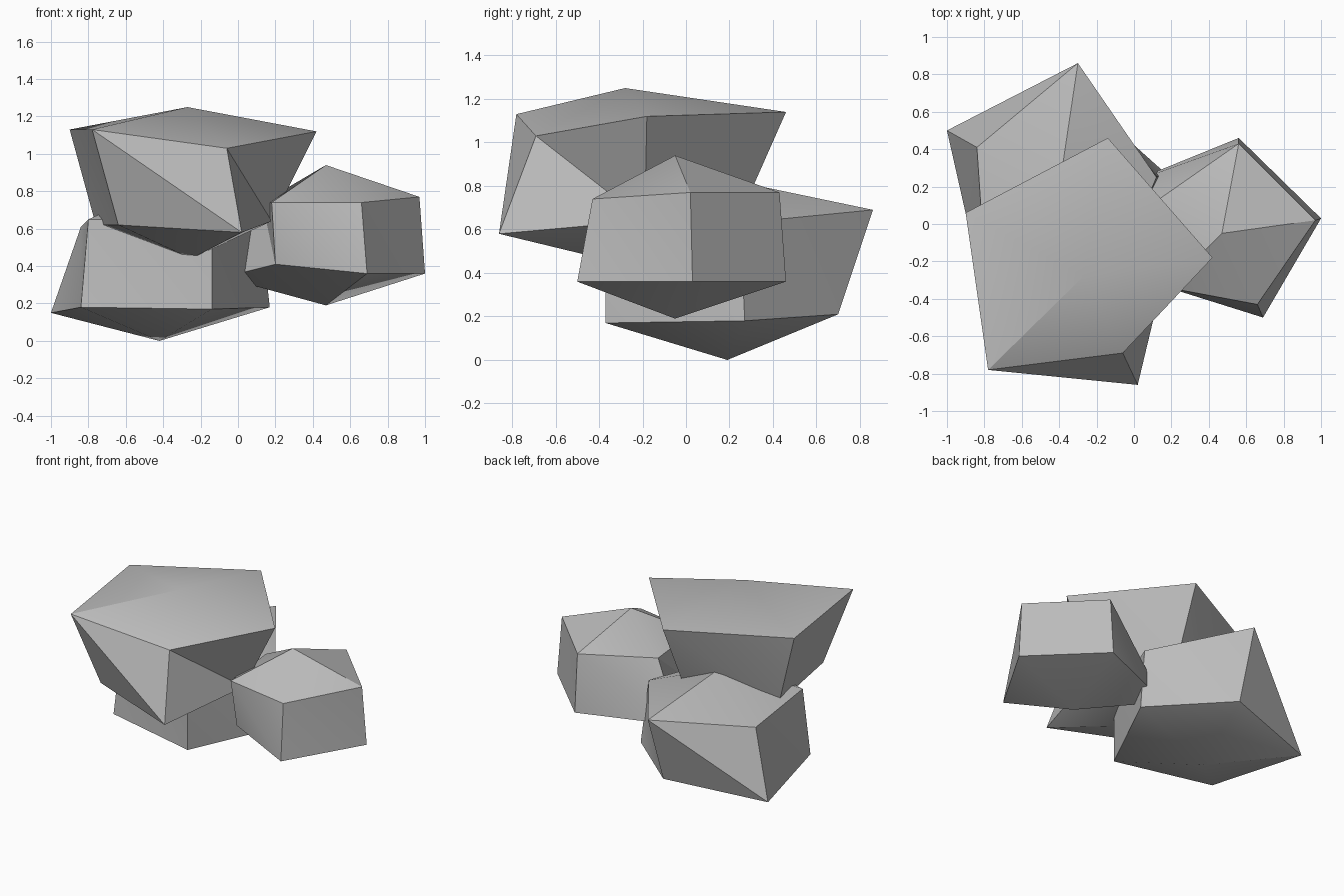
import bpy
import bmesh
from math import radians

default_cube = bpy.data.objects.get("Cube")
if default_cube:
    bpy.data.objects.remove(default_cube, do_unlink=True)

# Stone colour shared by every boulder
stone = bpy.data.materials.new("stone_grey")
stone.use_nodes = True
stone_colour = (0.5, 0.5, 0.5, 1)
stone.diffuse_color = stone_colour
stone.node_tree.nodes["Principled BSDF"].inputs["Base Color"].default_value = stone_colour


def boulder(name, peak, upper_ring, lower_ring, base):
    """Faceted rock: two rings joined by walls, capped by a peak and a base point."""
    bm = bmesh.new()
    top_point = bm.verts.new(peak)
    bottom_point = bm.verts.new(base)
    upper = [bm.verts.new(corner) for corner in upper_ring]
    lower = [bm.verts.new(corner) for corner in lower_ring]
    count = len(upper)
    for i in range(count):
        j = (i + 1) % count
        bm.faces.new((top_point, upper[i], upper[j]))
        bm.faces.new((upper[i], lower[j], upper[j]))
        bm.faces.new((upper[i], lower[i], lower[j]))
        bm.faces.new((bottom_point, lower[j], lower[i]))
    bmesh.ops.recalc_face_normals(bm, faces=bm.faces)

    mesh = bpy.data.meshes.new(name)
    bm.to_mesh(mesh)
    bm.free()
    mesh.materials.append(stone)
    rock = bpy.data.objects.new(name, mesh)
    bpy.context.collection.objects.link(rock)

    # Keep the strong ridges crisp and soften the shallow ones
    bpy.ops.object.select_all(action="DESELECT")
    rock.select_set(True)
    bpy.context.view_layer.objects.active = rock
    bpy.ops.object.shade_smooth_by_angle(angle=radians(30))
    return rock


# Large boulder resting on the other two
boulder(
    "upper_boulder",
    peak=(-.27, -.28, 1.25),
    upper_ring=[(-.78, -.78, 1.13), (-.06, -.69, 1.03), (.42, -.18, 1.12),
                (-.14, .46, 1.14), (-.9, .06, 1.13)],
    lower_ring=[(-.64, -.64, .62), (.02, -.86, .58), (.18, -.19, .64),
                (-.16, .23, .62), (-.76, .03, .62)],
    base=(-.25, -.28, .44),
)

# Wide boulder on the ground at the back
boulder(
    "ground_boulder",
    peak=(-.4, .19, .83),
    upper_ring=[(-.8, -.18, .65), (-.14, -.37, .64), (.12, .25, .63),
                (-.3, .86, .69), (-.84, .41, .61)],
    lower_ring=[(-.84, -.21, .18), (-.14, -.37, .17), (.17, .27, .18),
                (-.31, .7, .21), (-1, .5, .15)],
    base=(-.42, .19, 0),
)

# Small boulder wedged against the side
boulder(
    "side_boulder",
    peak=(.47, -.05, .94),
    upper_ring=[(.18, -.34, .74), (.66, -.43, .74), (.97, .02, .77),
                (.56, .43, .77), (.13, .13, .74)],
    lower_ring=[(.2, -.3, .41), (.69, -.5, .36), (1, .03, .36),
                (.56, .46, .36), (-.08, .2, .34)],
    base=(.47, -.05, .19),
)
